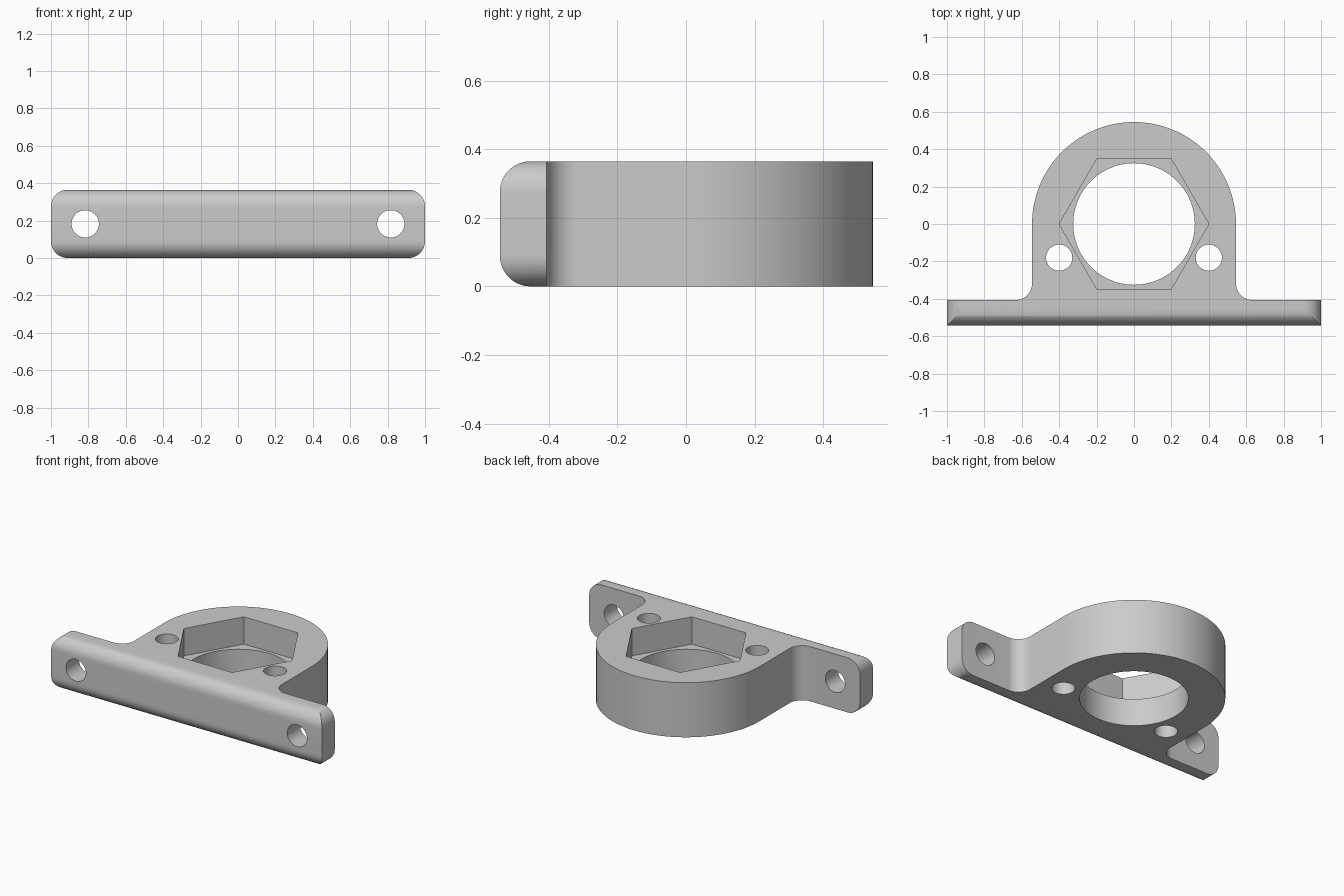
import bpy, bmesh
from math import radians, sin, cos, pi
from mathutils import Matrix

if "Cube" in bpy.data.objects:
    bpy.data.objects.remove(bpy.data.objects["Cube"], do_unlink=True)

HEIGHT = 0.365
FRONT, PLATE_BACK = -0.543, -0.407   # flange faces
DOME = 0.545                         # outer radius of the housing
FILLET = 0.09

grey = bpy.data.materials.new("plain grey")
grey.use_nodes = True
colour = (0.6, 0.6, 0.6, 1)
grey.diffuse_color = colour
grey.node_tree.nodes["Principled BSDF"].inputs["Base Color"].default_value = colour


def arc(cx, cy, r, start, end, steps):
    angles = [radians(start + (end - start) * i / steps) for i in range(steps + 1)]
    return [(cx + r * cos(a), cy + r * sin(a)) for a in angles]


def make_object(name, bm):
    mesh = bpy.data.meshes.new(name)
    bmesh.ops.recalc_face_normals(bm, faces=bm.faces)
    bm.to_mesh(mesh)
    bm.free()
    mesh.materials.append(grey)
    obj = bpy.data.objects.new(name, mesh)
    bpy.context.collection.objects.link(obj)
    return obj


def cutter(name, location, radius, depth, sides=64, along_y=False):
    bm = bmesh.new()
    bmesh.ops.create_cone(bm, cap_ends=True, segments=sides, radius1=radius,
                          radius2=radius, depth=depth)
    # Put the first corner on the x axis
    first = max(bm.verts, key=lambda v: v.co.x)
    if first.co.x < radius * 0.9999:
        bmesh.ops.rotate(bm, verts=bm.verts, matrix=Matrix.Rotation(pi / sides, 3, 'Z'))
    if along_y:
        bmesh.ops.rotate(bm, verts=bm.verts, matrix=Matrix.Rotation(pi / 2, 3, 'X'))
    bmesh.ops.translate(bm, verts=bm.verts, vec=location)
    obj = make_object(name, bm)
    obj.hide_render = True
    return obj


# Bracket outline: flange, filleted neck and round housing
right = [(1, FRONT), (1, PLATE_BACK)]
right += arc(DOME + FILLET, PLATE_BACK + FILLET, FILLET, 270, 180, 12)
left = [(-x, y) for x, y in reversed(right)]
outline = right + arc(0, 0, DOME, 0, 180, 72) + left

bm = bmesh.new()
base = bm.faces.new([bm.verts.new((x, y, 0)) for x, y in outline])
raised = bmesh.ops.extrude_face_region(bm, geom=[base])["geom"]
bmesh.ops.translate(bm, vec=(0, 0, HEIGHT),
                    verts=[g for g in raised if isinstance(g, bmesh.types.BMVert)])

# Rounded corners at the flange ends
corners = [e for e in bm.edges
           if all(abs(v.co.x) > 0.999 for v in e.verts)
           and abs(e.verts[0].co.z - e.verts[1].co.z) < 0.001]
bmesh.ops.bevel(bm, geom=corners, offset=0.09, segments=12, profile=0.5,
                affect='EDGES')
bracket = make_object("bearing_bracket", bm)

# Bore, hexagonal nut pocket, pin holes and flange screw holes
middle = HEIGHT / 2
cutters = [cutter("bore_cutter", (0, 0, middle), 0.325, 1, 96),
           cutter("hex_pocket_cutter", (0, 0, middle + 0.25), 0.4, 0.5, 6)]
for side in (-1, 1):
    cutters.append(cutter("pin_hole_cutter", (side * 0.4, -0.18, middle), 0.07, 1, 48))
    cutters.append(cutter("screw_hole_cutter", (side * 0.817, -0.475, middle),
                          0.073, 0.4, 48, along_y=True))

bpy.context.view_layer.objects.active = bracket
for tool in cutters:
    cut = bracket.modifiers.new("cut", 'BOOLEAN')
    cut.operation = 'DIFFERENCE'
    cut.solver = 'EXACT'
    cut.object = tool
    bpy.ops.object.modifier_apply(modifier=cut.name)
    bpy.data.objects.remove(tool, do_unlink=True)

# Smooth curved walls, sharp rims
bpy.ops.object.select_all(action='DESELECT')
bracket.select_set(True)
bpy.ops.object.shade_smooth_by_angle(angle=radians(30))
